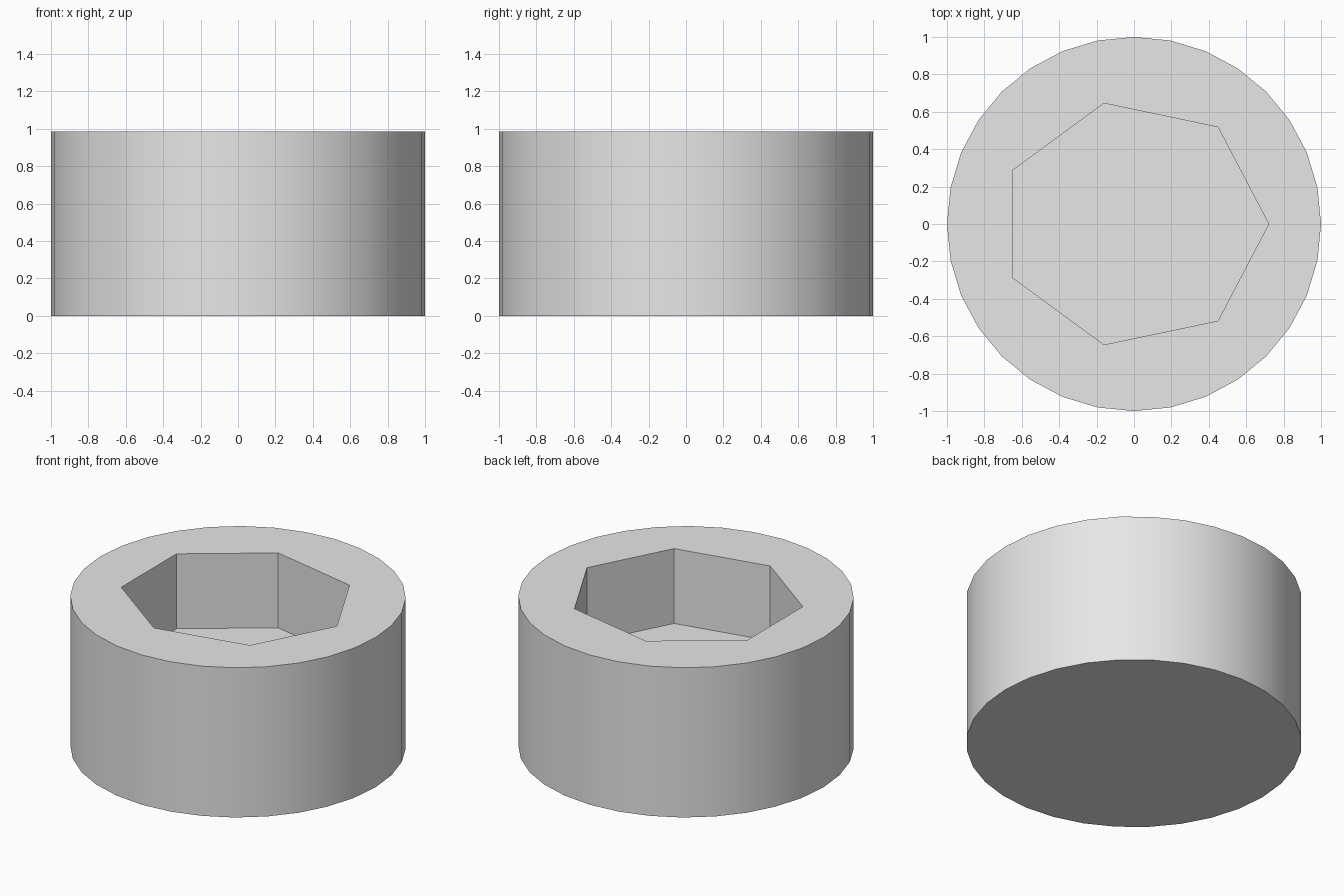
import bpy
import bmesh
from math import cos, sin, tau, radians

HEIGHT = 0.985
FLOOR = HEIGHT / 2

cube = bpy.data.objects.get("Cube")
if cube:
    bpy.data.objects.remove(cube, do_unlink=True)

grey = bpy.data.materials.new("light grey")
grey.use_nodes = True
colour = (0.8, 0.8, 0.8, 1)
grey.diffuse_color = colour
grey.node_tree.nodes["Principled BSDF"].inputs["Base Color"].default_value = colour

bm = bmesh.new()


def ring(sides, rx, ry, z):
    """Closed loop of vertices on an ellipse, starting on +x."""
    return [bm.verts.new((rx * cos(tau * i / sides), ry * sin(tau * i / sides), z))
            for i in range(sides)]


def wall(lower, upper):
    """Quads joining two loops; returns the edges of the upper loop."""
    n = len(lower)
    for i in range(n):
        j = (i + 1) % n
        bm.faces.new((lower[i], lower[j], upper[j], upper[i]))
    return [bm.edges.get((upper[i], upper[(i + 1) % n])) for i in range(n)]


# Round outer wall and base
base = ring(32, 1, 1, 0)
outer_rim = wall(base, ring(32, 1, 1, HEIGHT))
bm.faces.new(base)

# Seven-sided socket with a flat floor halfway down
floor = ring(7, 0.72, 0.662, FLOOR)
inner_rim = wall(floor, ring(7, 0.72, 0.662, HEIGHT))
bm.faces.new(floor)

# Flat top between the outer rim and the socket
bmesh.ops.triangle_fill(bm, use_beauty=True, edges=outer_rim + inner_rim)
bmesh.ops.recalc_face_normals(bm, faces=bm.faces[:])

mesh = bpy.data.meshes.new("socketed_cylinder")
bm.to_mesh(mesh)
bm.free()
mesh.materials.append(grey)
body = bpy.data.objects.new("socketed_cylinder", mesh)
bpy.context.collection.objects.link(body)

# Smooth round wall, crisp rims and socket
bpy.ops.object.select_all(action='DESELECT')
body.select_set(True)
bpy.context.view_layer.objects.active = body
bpy.ops.object.shade_smooth_by_angle(angle=radians(30))
